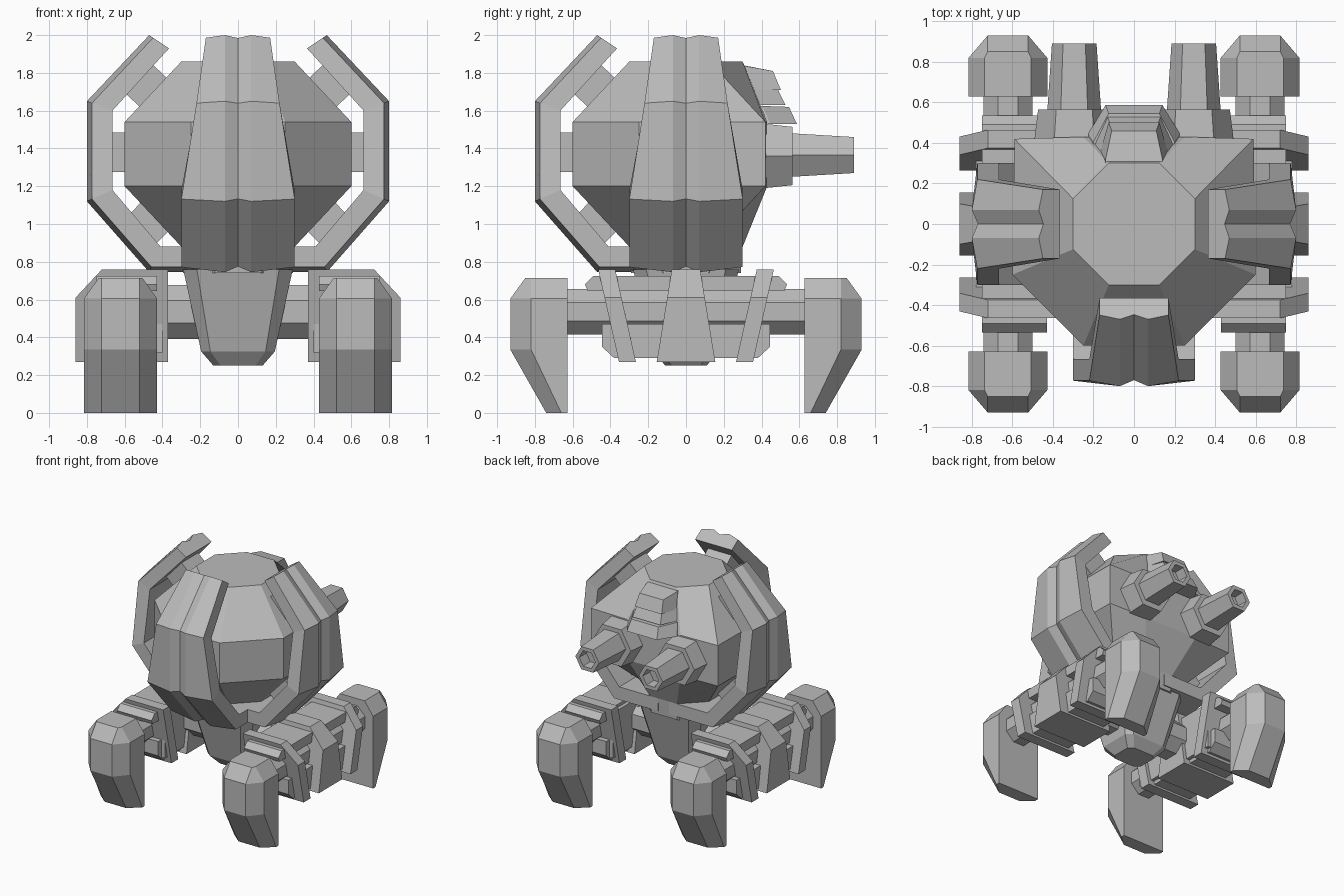
import bpy, bmesh, math
from mathutils import Vector, Matrix

if "Cube" in bpy.data.objects:
    bpy.data.objects.remove(bpy.data.objects["Cube"])

metal = bpy.data.materials.new("grey metal")
metal.diffuse_color = (0.5, 0.5, 0.5, 1)
metal.use_nodes = True
metal.node_tree.nodes["Principled BSDF"].inputs["Base Color"].default_value = metal.diffuse_color


def loft(name, rings, mirror=(False, False), turn=0):
    """Skin a list of equal-length point rings and cap both ends."""
    bm = bmesh.new()
    vs = [[bm.verts.new(p) for p in r] for r in rings]
    n = len(rings[0])
    for a, b in zip(vs, vs[1:]):
        for i in range(n):
            j = (i + 1) % n
            bm.faces.new((a[i], a[j], b[j], b[i]))
    bm.faces.new(vs[0])
    bm.faces.new(vs[-1])
    bmesh.ops.remove_doubles(bm, verts=bm.verts[:], dist=0.0005)
    bmesh.ops.recalc_face_normals(bm, faces=bm.faces[:])
    bm.transform(Matrix.Rotation(turn, 4, 'Z'))
    me = bpy.data.meshes.new(name)
    bm.to_mesh(me)
    bm.free()
    me.materials.append(metal)
    ob = bpy.data.objects.new(name, me)
    bpy.context.collection.objects.link(ob)
    if any(mirror):
        m = ob.modifiers.new("mirror", 'MIRROR')
        m.use_axis = (mirror[0], mirror[1], False)
        m.use_mirror_merge = False
    return ob


def octagon(r, z, ry=None, c=0.415):
    ry = ry or r
    k, q = r * c, ry * c
    return [(k, -ry, z), (r, -q, z), (r, q, z), (k, ry, z),
            (-k, ry, z), (-r, q, z), (-r, -q, z), (-k, -ry, z)]


def polygon(n, r, cx, y, cz, start=0):
    """Regular polygon facing along y."""
    return [(cx + r * math.cos(start + i * math.tau / n), y,
             cz + r * math.sin(start + i * math.tau / n)) for i in range(n)]


# Faceted body with a flat, squared-off back
def belly(z):
    return [(0.25, -0.6, z), (0.6, -0.25, z), (0.59, 0.42, z), (0.25, 0.43, z),
            (-0.25, 0.43, z), (-0.59, 0.42, z), (-0.6, -0.25, z), (-0.25, -0.6, z)]


loft("body", [octagon(0.29, 0.74), octagon(0.3, 0.88), belly(1.2),
              belly(1.54), octagon(0.3, 1.86)])

# Armour straps: outer (r, z), inner (r, z), half width
stations = [((0.47, 2.0), (0.365, 1.93), 0.17), ((0.80, 1.65), (0.665, 1.6), 0.22),
            ((0.80, 1.12), (0.665, 1.18), 0.30), ((0.47, 0.745), (0.41, 0.88), 0.30),
            ((0.05, 0.745), (0.05, 0.88), 0.30)]


def strap_ring(o, i, w):
    o, i = Vector(o), Vector(i)
    ring = []
    for x, t in ((-w, 0.2), (-0.07, 0), (0, 0.22), (0.07, 0), (w, 0.2), (w, 1), (-w, 1)):
        p = o.lerp(i, t)
        ring.append((x, -p.x, p.y))
    return ring


for side, turn in (("front", 0), ("right", math.pi / 2), ("left", -math.pi / 2)):
    loft(side + "_armour_strap", [strap_ring(*s) for s in stations], turn=turn)
    # Blocks tying each strap to the body
    for part, r, z, ang in (("upper", 0.43, 1.68, 43), ("middle", 0.56, 1.38, 0),
                            ("lower", 0.43, 1.05, -46)):
        d = Vector((math.cos(math.radians(ang)), math.sin(math.radians(ang))))
        e = Vector((-d.y, d.x)) * 0.105
        rings = []
        for s in (0, 0.16):
            p = Vector((r, z)) + d * s
            a, b = p + e, p - e
            rings.append([(-0.11, -a.x, a.y), (0.11, -a.x, a.y),
                          (0.11, -b.x, b.y), (-0.11, -b.x, b.y)])
        loft(f"{side}_{part}_strap_mount", rings, turn=turn)

# Twin hexagonal guns at the back, with hollow muzzles
both = (True, False)
loft("gun_base", [polygon(6, r, 0.295, y, 1.36) for r, y in
                  ((0.2, 0.3), (0.196, 0.42), (0.178, 0.565))], both)
loft("gun_barrel", [polygon(6, r, 0.295, y, 1.365) for r, y in
                    ((0.135, 0.5), (0.132, 0.57), (0.11, 0.89), (0.075, 0.89), (0.07, 0.8))], both)


# Stacked hood plates above the guns
def hood(w, tip, y, z0, z1):
    return [(-w, 0.2, z0), (w, 0.2, z0), (w, y - 0.14, (z0 + z1) / 2),
            (tip, y, z1), (-tip, y, z1), (-w, y - 0.14, (z0 + z1) / 2)]


for name, w, tip, y, zt, zb in (("top", 0.14, 0.11, 0.46, 1.81, 1.71),
                                ("middle", 0.17, 0.115, 0.485, 1.715, 1.63),
                                ("lower", 0.2, 0.125, 0.545, 1.62, 1.53)):
    rise = 0.05 if name == "top" else 0.01
    loft(name + "_hood_plate", [hood(w + 0.025, tip + 0.015, y + 0.042, zb, zb),
                                hood(w, tip, y, zt + rise, zt)])

# Tapered pelvis and the axle between the legs
loft("pelvis", [octagon(0.13, 0.25, 0.11, 0.7), octagon(0.195, 0.325, 0.17, 0.75),
                octagon(0.29, 0.76, 0.28, 0.75)])
axle = polygon(8, 0.155, 0, 0, 0.535, math.pi / 8)
loft("axle", [[(x, p[0], p[2]) for p in axle] for x in (-0.5, 0.5)])

# Leg beams
loft("leg_beam", [polygon(8, 0.13, 0.622, y, 0.535, math.pi / 8) for y in (-0.68, 0.68)], both)


# Leg housings, given as a side outline swept across x
def sweep(name, outline, x0, x1):
    loft(name, [[(x, y, z) for y, z in outline] for x in (x0, x1)], both)


def even(half):
    return half + [(-y, z) for y, z in reversed(half)]


sweep("upper_leg_housing", even([(0.52, 0.645), (0.535, 0.68), (0.49, 0.725)]), 0.43, 0.75)
sweep("lower_leg_housing", even([(0.38, 0.29), (0.445, 0.35), (0.445, 0.47)]), 0.43, 0.78)
sweep("leg_core", even([(0.4, 0.32), (0.4, 0.7)]), 0.40, 0.56)

# Bands around the legs, leaning outwards towards the top
section = [(0.37, 0.27), (0.37, 0.76), (0.72, 0.76), (0.86, 0.61), (0.86, 0.27)]


def band(name, low, high, mirror):
    rings = []
    for k in (0, 1):
        rings.append([(x, low[k] + (high[k] - low[k]) * (z - 0.27) / 0.49, z)
                      for x, z in section])
    loft(name, rings, mirror)


band("outer_leg_band", (0.265, 0.355), (0.375, 0.465), (True, True))
band("middle_leg_band", (-0.155, 0.155), (-0.075, 0.075), both)


# Four claw-like feet
def foot(z, w, tip, y_side, y_tip):
    return [(0.622 + x, y, z) for x, y in
            ((-w, 0.628), (-w, y_side), (-tip, y_tip), (tip, y_tip), (w, y_side), (w, 0.628))]


loft("foot", [foot(0, 0.194, 0.1, 0.66, 0.74), foot(0.335, 0.194, 0.1, 0.82, 0.93),
              foot(0.605, 0.194, 0.1, 0.82, 0.93), foot(0.715, 0.115, 0.1, 0.82, 0.85)],
     (True, True))
